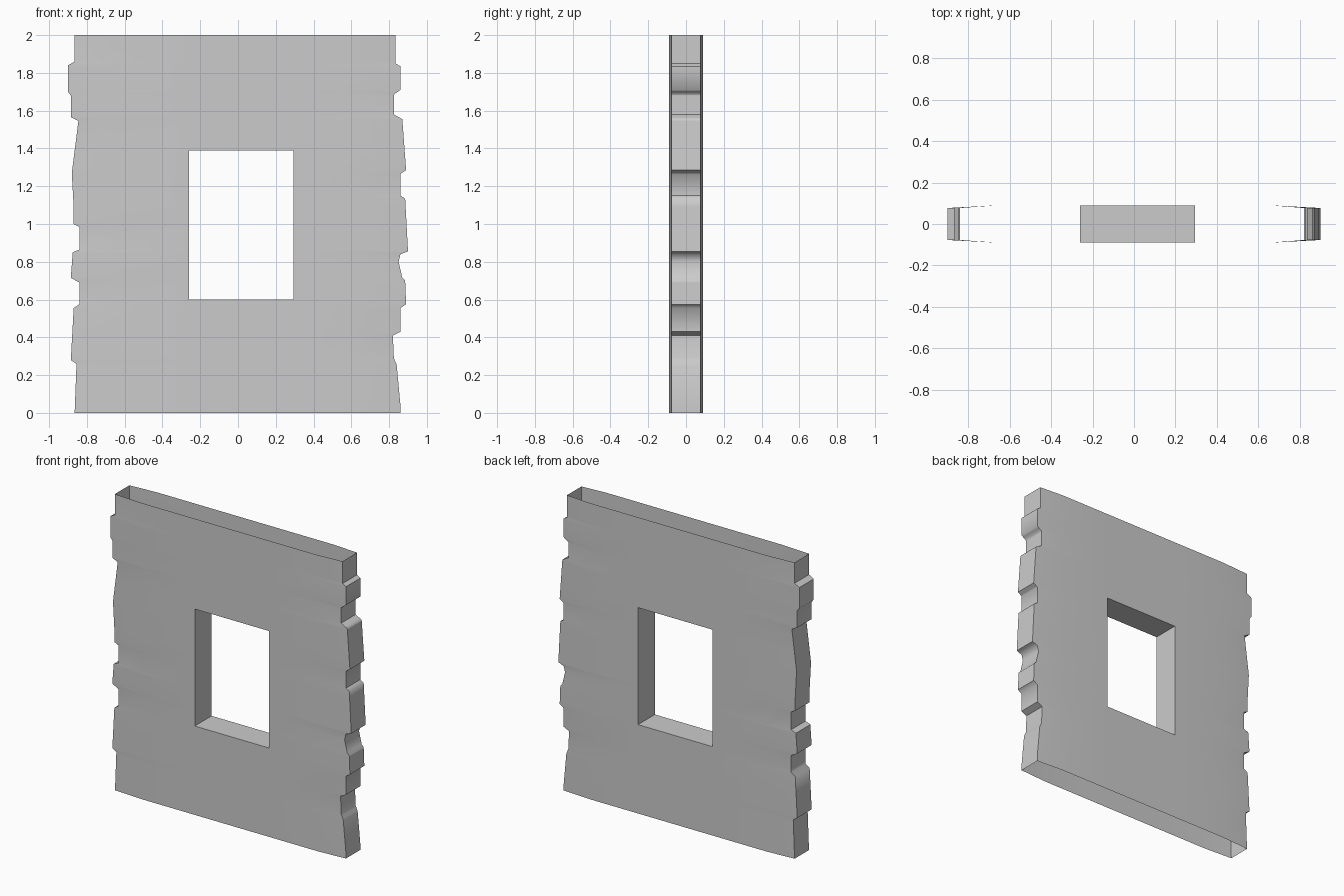
import bpy
import bmesh

HEIGHT = 2.0
HALF_DEPTH = 0.09        # thickness in the middle of the wall
EDGE_HALF_DEPTH = 0.077  # thinner at the broken ends
TAPER_X = 0.66
WIN_LEFT, WIN_RIGHT = -0.26, 0.295
WIN_BOTTOM, WIN_TOP = 0.6, 1.39

# Broken end outlines as (x, z), from the bottom up
RIGHT_END = [(-.865, 0), (-.855, .26), (-.885, .28), (-.87, .555), (-.84, .575),
             (-.84, .69), (-.885, .715), (-.875, .85), (-.84, .865), (-.84, .985),
             (-.87, 1), (-.87, 1.09), (-.88, 1.27), (-.845, 1.545), (-.885, 1.565),
             (-.885, 1.68), (-.9, 1.7), (-.9, 1.84), (-.865, 1.86), (-.865, 2)]
LEFT_END = [(.86, 0), (.86, .04), (.84, .255), (.825, .29), (.82, .41),
            (.86, .43), (.86, .555), (.89, .575), (.885, .7), (.87, .715),
            (.85, .8), (.86, .84), (.9, .855), (.885, 1.135), (.86, 1.15),
            (.86, 1.265), (.89, 1.285), (.87, 1.555), (.825, 1.58),
            (.825, 1.685), (.86, 1.71), (.86, 1.835), (.835, 1.85), (.835, 2)]


def outline_x(outline, z):
    """Horizontal position of a broken end at a given height."""
    for (xa, za), (xb, zb) in zip(outline, outline[1:]):
        if za <= z <= zb:
            return xa + (xb - xa) * (z - za) / (zb - za)
    return outline[-1][0]


def make_material(name, colour):
    material = bpy.data.materials.new(name)
    material.use_nodes = True
    material.diffuse_color = colour
    for node in material.node_tree.nodes:
        if node.type == 'BSDF_PRINCIPLED':
            node.inputs["Base Color"].default_value = colour
            node.inputs["Roughness"].default_value = 0.8
    return material


def build_wall(name, material):
    bm = bmesh.new()
    heights = sorted({z for x, z in RIGHT_END + LEFT_END} | {WIN_BOTTOM, WIN_TOP})

    # Matching vertex grids for the front and back skins
    grid = {}
    for row, z in enumerate(heights):
        columns = [outline_x(RIGHT_END, z), -TAPER_X, WIN_LEFT,
                   WIN_RIGHT, TAPER_X, outline_x(LEFT_END, z)]
        last = len(columns) - 1
        for col, x in enumerate(columns):
            depth = EDGE_HALF_DEPTH if col in (0, last) else HALF_DEPTH
            grid["front", col, row] = bm.verts.new((x, -depth, z))
            grid["back", col, row] = bm.verts.new((x, depth, z))

    def add_face(keys, flip=False):
        corners = [grid[key] for key in keys]
        bm.faces.new(corners[::-1] if flip else corners)

    bottom, top = heights.index(WIN_BOTTOM), heights.index(WIN_TOP)
    window_col = 2

    # Front and back skins, leaving the window open
    for row in range(len(heights) - 1):
        up = row + 1
        in_window = bottom <= row < top
        for col in range(last):
            if in_window and col == window_col:
                continue
            for side in ("front", "back"):
                add_face([(side, col, row), (side, col + 1, row),
                          (side, col + 1, up), (side, col, up)], side == "back")

        # Broken ends and window jambs
        walls = [(0, True), (last, False)]
        if in_window:
            walls += [(window_col, False), (window_col + 1, True)]
        for col, flip in walls:
            add_face([("front", col, row), ("back", col, row),
                      ("back", col, up), ("front", col, up)], flip)

    # Window sill and lintel; the wall's top and bottom stay open
    for row, flip in ((bottom, False), (top, True)):
        add_face([("front", window_col, row), ("front", window_col + 1, row),
                  ("back", window_col + 1, row), ("back", window_col, row)], flip)

    mesh = bpy.data.meshes.new(name)
    bm.to_mesh(mesh)
    bm.free()
    mesh.materials.append(material)
    wall = bpy.data.objects.new(name, mesh)
    bpy.context.collection.objects.link(wall)
    return wall


default_cube = bpy.data.objects.get("Cube")
if default_cube:
    bpy.data.objects.remove(default_cube, do_unlink=True)

plaster = make_material("plain grey plaster", (0.6, 0.6, 0.6, 1.0))
wall = build_wall("window_wall", plaster)

# Soft ripples on the broken ends, crisp corners elsewhere
bpy.ops.object.select_all(action='DESELECT')
wall.select_set(True)
bpy.context.view_layer.objects.active = wall
bpy.ops.object.shade_smooth_by_angle(angle=1.0)
